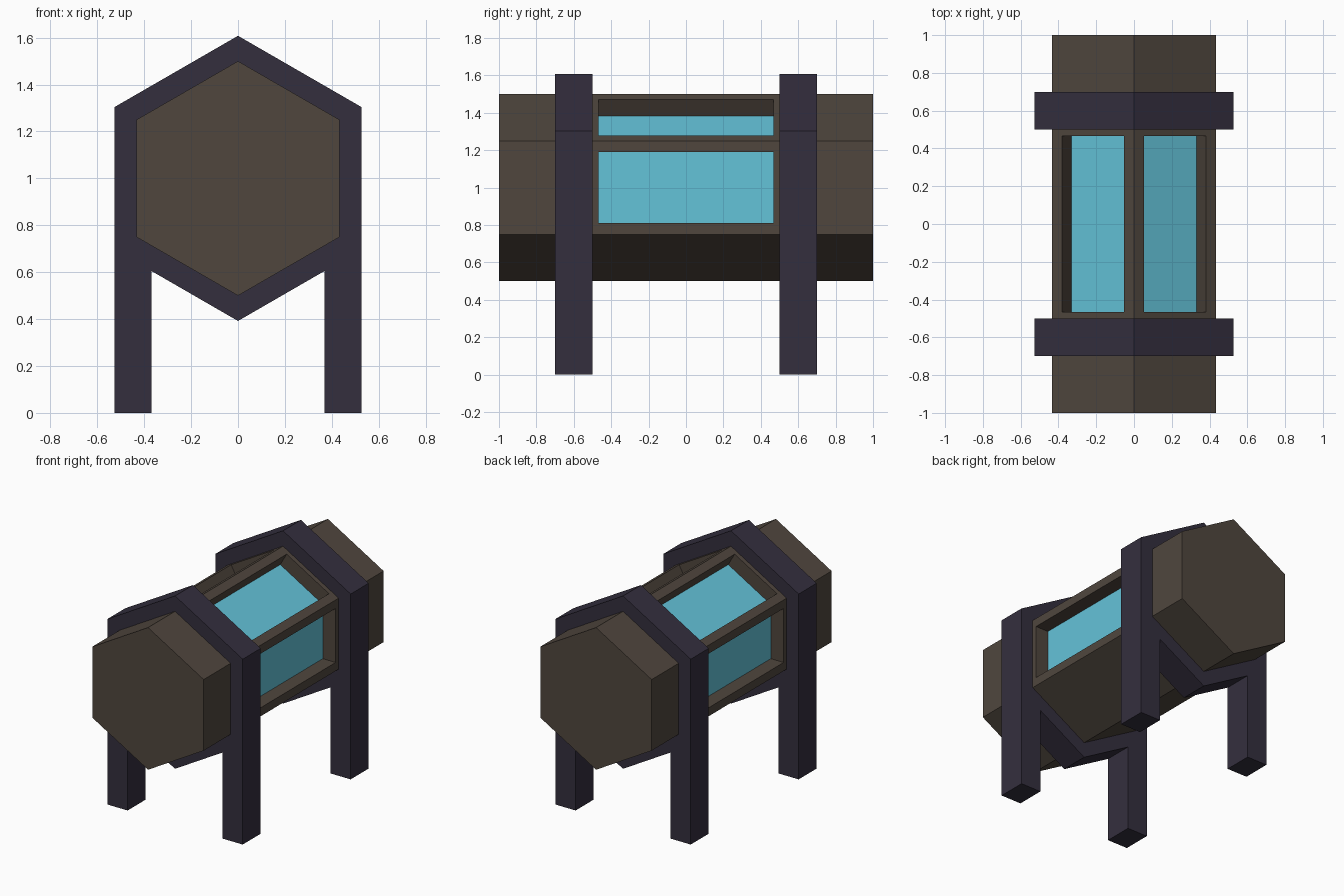
import bpy, bmesh
from math import sin, cos, pi

if "Cube" in bpy.data.objects:
    bpy.data.objects.remove(bpy.data.objects["Cube"])


def make_material(name, color):
    m = bpy.data.materials.new(name)
    m.diffuse_color = (*color, 1)
    m.use_nodes = True
    m.node_tree.nodes["Principled BSDF"].inputs["Base Color"].default_value = m.diffuse_color
    return m


brown = make_material("brown_casing", (0.08, 0.062, 0.048))
dark = make_material("dark_frame", (0.034, 0.028, 0.048))
blue = make_material("blue_glass", (0.127, 0.546, 0.694))


def finish(bm, name, mat):
    bmesh.ops.recalc_face_normals(bm, faces=bm.faces)
    mesh = bpy.data.meshes.new(name)
    bm.to_mesh(mesh)
    bm.free()
    mesh.materials.append(mat)
    obj = bpy.data.objects.new(name, mesh)
    bpy.context.collection.objects.link(obj)
    return obj


def loft(bm, profile, ys):
    """Sweep an (x, z) profile along y, through each station, with end caps."""
    rings = [[bm.verts.new((x, y, z)) for x, z in profile] for y in ys]
    n = len(profile)
    for a, b in zip(rings, rings[1:]):
        for i in range(n):
            j = (i + 1) % n
            bm.faces.new((a[i], a[j], b[j], b[i]))
    bm.faces.new(rings[0][::-1])
    bm.faces.new(rings[-1])
    bmesh.ops.recalc_face_normals(bm, faces=bm.faces)
    bm.normal_update()


# Hexagonal tank lying along y, with recessed windows on the upper and side faces
hexagon = [(0.5 * sin(i * pi / 3), 1 + 0.5 * cos(i * pi / 3)) for i in range(6)]
bm = bmesh.new()
loft(bm, hexagon, (-1, -0.527, 0.527, 1))
windows = [f for f in bm.faces
           if abs(f.calc_center_median().y) < 0.1 and f.normal.z > -0.1]
bmesh.ops.inset_individual(bm, faces=windows, thickness=0.06, use_even_offset=True)
bm.normal_update()
bmesh.ops.inset_individual(bm, faces=windows, thickness=0, depth=-0.1)

# Glass panes take the place of the recess floors
panes = [[v.co.copy() for v in f.verts] for f in windows]
bmesh.ops.delete(bm, geom=windows, context='FACES_ONLY')
finish(bm, "tank_body", brown)

for i, corners in enumerate(panes):
    bm = bmesh.new()
    face = bm.faces.new([bm.verts.new(c) for c in corners])
    face.normal_update()
    mesh = bpy.data.meshes.new(f"window_glass_{i + 1}")
    bm.to_mesh(mesh)
    bm.free()
    mesh.materials.append(blue)
    bpy.context.collection.objects.link(bpy.data.objects.new(mesh.name, mesh))

# Two hexagonal support frames, each with a pair of legs
half = [(0.527, 1.304), (0.527, 0), (0.369, 0), (0.369, 0.605)]
outline = [(0, 1.608)] + half + [(0, 0.392)] + [(-x, z) for x, z in reversed(half)]
for name, y in (("front_support_frame", -0.6), ("back_support_frame", 0.6)):
    bm = bmesh.new()
    loft(bm, outline, (y - 0.1, y + 0.1))
    finish(bm, name, dark)
